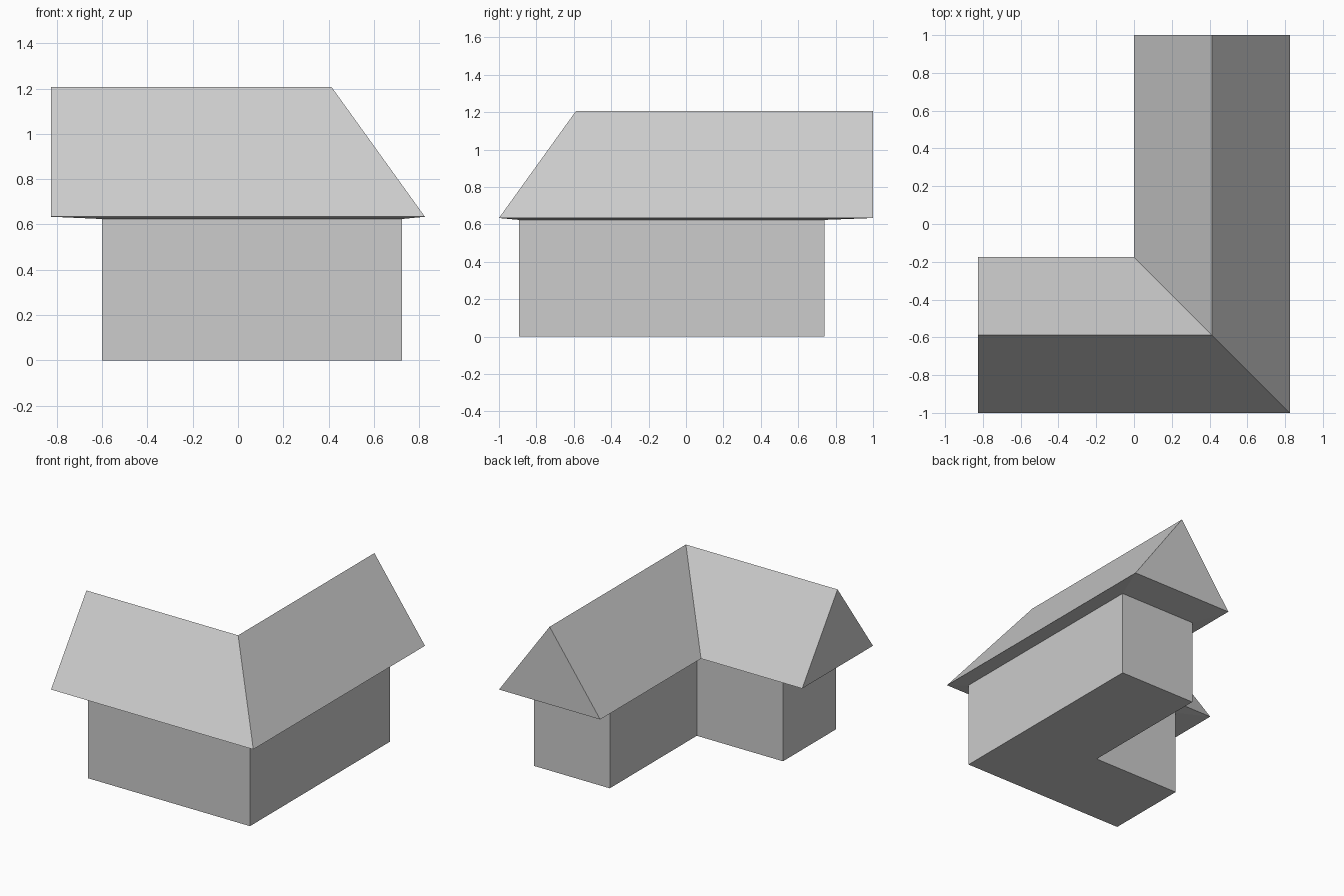
import bpy
import bmesh

cube = bpy.data.objects.get("Cube")
if cube:
    bpy.data.objects.remove(cube, do_unlink=True)

# One plain grey for the whole building
grey = bpy.data.materials.new("plain_grey")
grey.use_nodes = True
colour = (0.604, 0.604, 0.604, 1)
grey.diffuse_color = colour
grey.node_tree.nodes["Principled BSDF"].inputs["Base Color"].default_value = colour


def l_outline(bm, x0, x1, y0, y1, width, z):
    """Six corners of an L plan, counter-clockwise from the open front end."""
    plan = [(x0, y0), (x1, y0), (x1, y1),
            (x1 - width, y1), (x1 - width, y0 + width), (x0, y0 + width)]
    return [bm.verts.new((x, y, z)) for x, y in plan]


def bridge(bm, lower, upper):
    """Join two matching loops with a ring of quads."""
    n = len(lower)
    for i in range(n):
        j = (i + 1) % n
        bm.faces.new((lower[i], lower[j], upper[j], upper[i]))


def finish(bm, name):
    mesh = bpy.data.meshes.new(name)
    bm.to_mesh(mesh)
    bm.free()
    mesh.materials.append(grey)
    obj = bpy.data.objects.new(name, mesh)
    bpy.context.collection.objects.link(obj)
    return obj


WALL = dict(x0=-0.6, x1=0.723, y0=-0.893, y1=0.741, width=0.62)
EAVE = dict(x0=-0.825, x1=0.825, y0=-1.0, y1=1.0, width=0.825)
WALL_TOP, EAVE_Z, RIDGE_Z = 0.624, 0.634, 1.207

# Walls: L-shaped block with a closed floor
bm = bmesh.new()
base = l_outline(bm, z=0, **WALL)
top = l_outline(bm, z=WALL_TOP, **WALL)
bridge(bm, base, top)
bm.faces.new(base[::-1])
finish(bm, "walls")

# Roof: shallow sloping soffit, mitred slopes and two upright gables
bm = bmesh.new()
inner = l_outline(bm, z=WALL_TOP, **WALL)
e = l_outline(bm, z=EAVE_Z, **EAVE)
bridge(bm, inner, e)
half = EAVE["width"] / 2
ridge_x, ridge_y = EAVE["x1"] - half, EAVE["y0"] + half
side_end, corner, back_end = [
    bm.verts.new((x, y, RIDGE_Z)) for x, y in
    ((EAVE["x0"], ridge_y), (ridge_x, ridge_y), (ridge_x, EAVE["y1"]))]
for face in ((e[0], e[1], corner, side_end),
             (e[1], e[2], back_end, corner),
             (e[2], e[3], back_end),
             (e[3], e[4], corner, back_end),
             (e[4], e[5], side_end, corner),
             (e[5], e[0], side_end)):
    bm.faces.new(face)
finish(bm, "roof")
